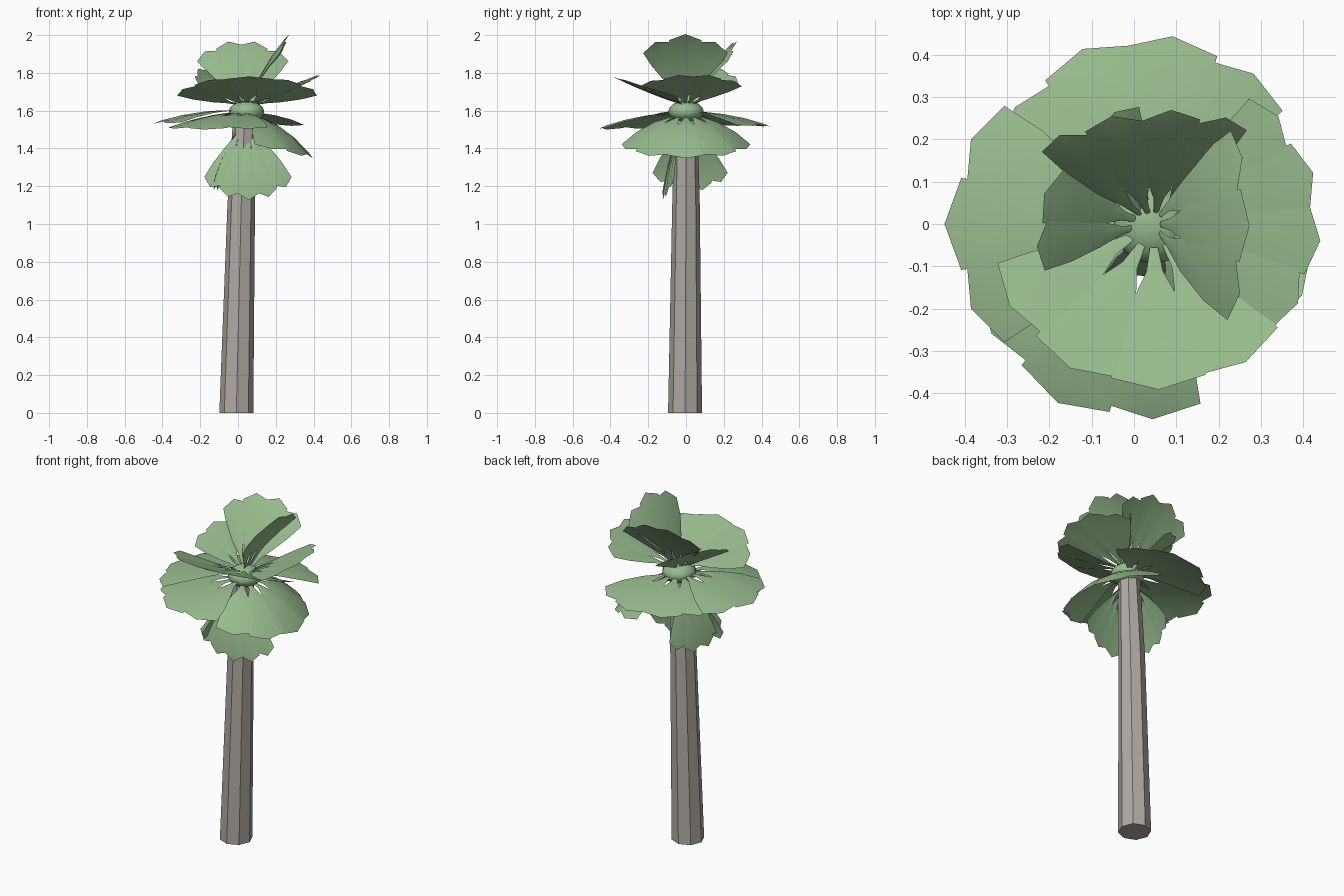
import bpy, bmesh
from math import sin, cos, radians, pi
from mathutils import Vector

if "Cube" in bpy.data.objects:
    bpy.data.objects.remove(bpy.data.objects["Cube"])


def material(name, color):
    m = bpy.data.materials.new(name)
    m.diffuse_color = (*color, 1)
    m.use_nodes = True
    m.node_tree.nodes["Principled BSDF"].inputs["Base Color"].default_value = m.diffuse_color
    return m


GREEN = material("leaf_green", (0.31, 0.50, 0.27))
BARK = material("bark", (0.43, 0.40, 0.365))
CORE = Vector((0.045, 0, 1.595))


def finish(name, bm, mat):
    me = bpy.data.meshes.new(name)
    bm.to_mesh(me)
    bm.free()
    me.materials.append(mat)
    ob = bpy.data.objects.new(name, me)
    bpy.context.collection.objects.link(ob)
    return ob


# Trunk: tapered, slightly leaning octagonal column
bm = bmesh.new()
rings = []
for x, y, z, r in [(-0.009, -0.005, 0, 0.09), (0.017, 0, 1.1, 0.073), (0.035, 0, 1.58, 0.06)]:
    rings.append([bm.verts.new((x + r * cos(k * pi / 4), y + r * sin(k * pi / 4), z)) for k in range(8)])
for a, b in zip(rings, rings[1:]):
    for k in range(8):
        bm.faces.new((a[k], a[(k + 1) % 8], b[(k + 1) % 8], b[k]))
bm.faces.new(rings[0][::-1])
bm.faces.new(rings[-1])
finish("trunk", bm, BARK)

# Crown core: flattened ball
bm = bmesh.new()
bmesh.ops.create_uvsphere(bm, u_segments=16, v_segments=8, radius=1)
for v in bm.verts:
    v.co = Vector((v.co.x * 0.094, v.co.y * 0.094, v.co.z * 0.058)) + CORE
for f in bm.faces:
    f.smooth = True
finish("crown_core", bm, GREEN)


# Fan leaf: radiating wedge leaflets, narrow at the core, bent down with distance
def fan(name, az, pitch, length, spread, droop, count=5, lift=0.0):
    az, pitch, spread = radians(az), radians(pitch), radians(spread)
    out = Vector((cos(az), sin(az), 0))
    side = Vector((-sin(az), cos(az), 0))
    fwd = out * cos(pitch) + Vector((0, 0, sin(pitch)))
    up = fwd.cross(side)
    base = CORE + Vector((0, 0, lift))
    bm = bmesh.new()

    def vert(r, a, off, raise_=0):
        # off is the sideways offset across the leaflet
        f = r * cos(a) - off * sin(a)
        s = r * sin(a) + off * cos(a)
        h = raise_ - droop * (f * f + s * s)
        return bm.verts.new(base + fwd * f + side * s + up * h)

    # outermost leaflets are centred half a step inside the spread
    step = 2 * spread / count
    for i in range(count):
        a = -spread + (i + 0.5) * step
        L = length * (1 - 0.08 * (a / spread) ** 2)
        half = 0.55 * step * L
        rows = []
        for t, w in [(0.14, 0.08), (0.28, 0.16), (0.45, 0.45), (0.7, 0.78), (0.92, 0.92)]:
            rows.append([vert(t * L, a, -w * half), vert(t * L, a, 0, 0.003), vert(t * L, a, w * half)])
        for p, q in zip(rows, rows[1:]):
            for k in range(2):
                bm.faces.new((p[k], q[k], q[k + 1], p[k + 1]))
        tip = vert(L, a, 0)
        bm.faces.new((rows[-1][0], tip, rows[-1][1]))
        bm.faces.new((rows[-1][1], tip, rows[-1][2]))
    for f in bm.faces:
        f.smooth = True
    finish(name, bm, GREEN)


# name, azimuth, pitch, length, half spread, droop, leaflets, lift
FANS = [
    ("upright_leaf_back", 96, 65, 0.455, 36, 0.4, 4, 0),
    ("upright_leaf_right", -1, 75, 0.455, 32, 0.55, 3, 0),
    ("upper_leaf_front", -88, 17, 0.42, 75, -0.2, 5, 0.03),
    ("upper_leaf_right", 6, 24, 0.435, 43, 0.0, 4, 0.02),
    ("upper_leaf_back_left", 150, 42, 0.345, 45, 0.1, 4, 0.01),
    ("middle_leaf_left", 180, 5, 0.485, 38, 0.45, 3, 0),
    ("middle_leaf_back", 98, 2, 0.445, 56, 0.45, 4, -0.005),
    ("middle_leaf_front", -118, 2, 0.475, 42, 0.45, 3, -0.01),
    ("drooping_leaf_right", 0, -8, 0.38, 78, 1.25, 5, -0.015),
    ("hanging_leaf_front", -85, -64, 0.44, 36, 0.4, 5, -0.04),
    ("hanging_leaf_left", 170, -57, 0.42, 32, 0.4, 4, -0.03),
]
for args in FANS:
    fan(*args)
